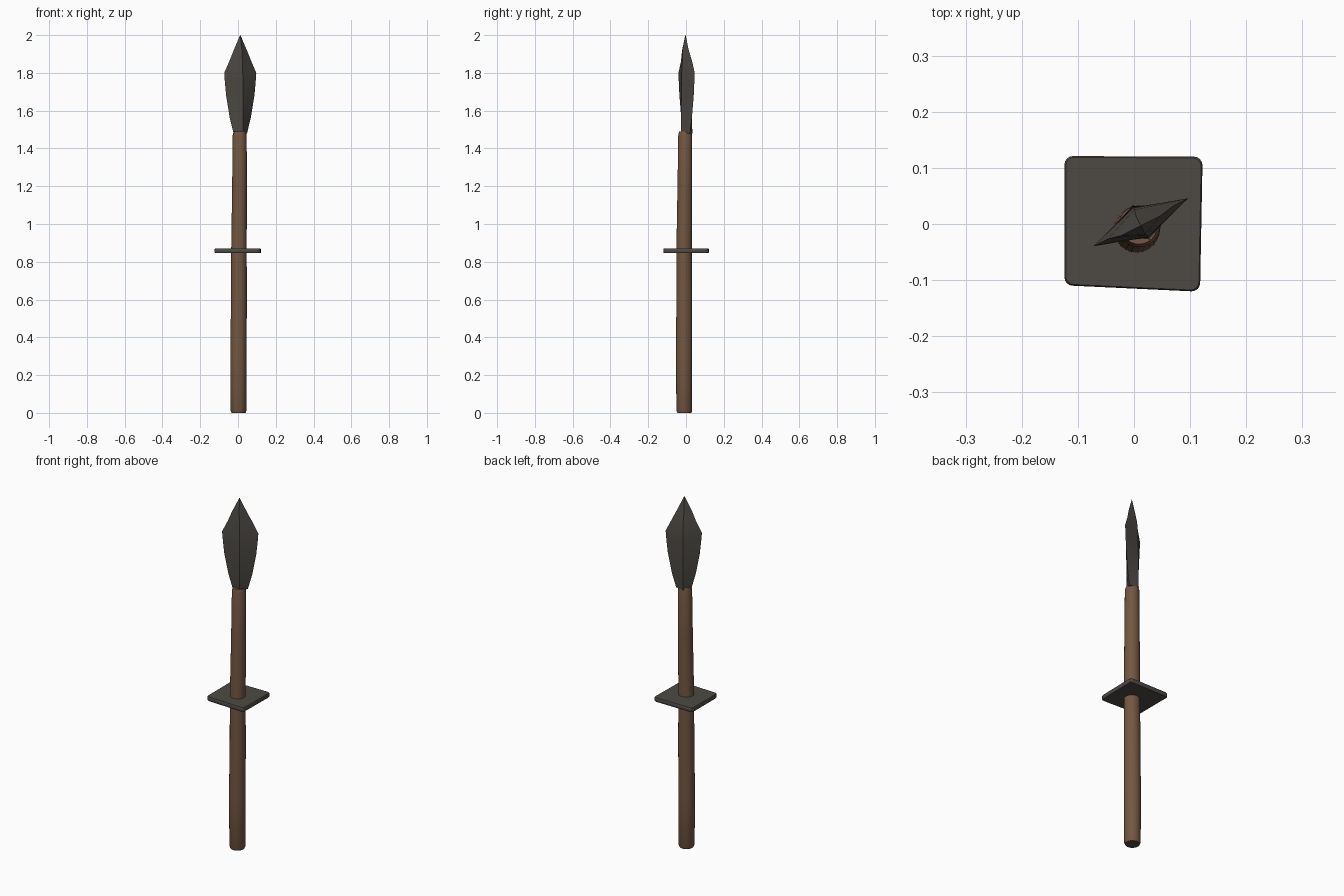
import bpy, bmesh, math
from mathutils import Vector

if "Cube" in bpy.data.objects:
    bpy.data.objects.remove(bpy.data.objects["Cube"])


def material(name, rgb):
    m = bpy.data.materials.new(name)
    m.diffuse_color = (*rgb, 1)
    m.use_nodes = True
    m.node_tree.nodes["Principled BSDF"].inputs["Base Color"].default_value = m.diffuse_color
    return m


WOOD = material("brown wood", (0.175, 0.095, 0.054))
METAL = material("dark metal", (0.075, 0.068, 0.058))


def loft(name, rings, mats):
    """Skin a stack of equal-sized point rings and close both ends."""
    bm = bmesh.new()
    loops = [[bm.verts.new(p) for p in ring] for ring in rings]
    n = len(loops[0])
    for a, b in zip(loops, loops[1:]):
        for i in range(n):
            j = (i + 1) % n
            bm.faces.new((a[i], a[j], b[j], b[i]))
    bm.faces.new(loops[0][::-1])
    bm.faces.new(loops[-1])
    bmesh.ops.recalc_face_normals(bm, faces=bm.faces)
    mesh = bpy.data.meshes.new(name)
    bm.to_mesh(mesh)
    bm.free()
    for m in mats:
        mesh.materials.append(m)
    ob = bpy.data.objects.new(name, mesh)
    bpy.context.collection.objects.link(ob)
    return ob


def smooth(ob, angle):
    bpy.ops.object.select_all(action='DESELECT')
    bpy.context.view_layer.objects.active = ob
    ob.select_set(True)
    bpy.ops.object.shade_smooth_by_angle(angle=math.radians(angle))


# Slightly wavering round shaft: (z, centre x, centre y, radius)
stations = [(0, 0.003, -0.009, 0.037), (0.012, 0.003, -0.009, 0.042),
            (0.3, 0.002, -0.010, 0.043), (0.6, 0.005, -0.009, 0.042),
            (0.86, 0.005, -0.010, 0.041), (1.2, 0.008, -0.006, 0.039),
            (1.47, 0.009, -0.004, 0.037), (1.49, 0.009, -0.004, 0.032)]
N = 24
shaft = loft("shaft", [[(x + r * math.cos(math.tau * i / N),
                         y + r * math.sin(math.tau * i / N), z) for i in range(N)]
                       for z, x, y, r in stations], [WOOD, METAL])
for f in shaft.data.polygons:
    if f.normal.z < -0.9:          # dark butt end
        f.material_index = 1
smooth(shaft, 40)

# Leaf-shaped blade with diamond section: (z, half width, half thickness)
along = Vector((0.89, 0.45, 0)).normalized()
across = Vector((-along.y, along.x, 0))
sections = [(1.48, 0.040, 0.034), (1.56, 0.062, 0.033), (1.68, 0.084, 0.031),
            (1.76, 0.092, 0.030), (1.80, 0.095, 0.029), (1.86, 0.066, 0.025),
            (1.92, 0.039, 0.018), (2.0, 0.001, 0.001)]
rings = []
for z, w, t in sections:
    c = Vector((0.012, 0.003 if z < 1.9 else -0.003, z))
    rings.append([c + along * w, c + across * t, c - along * w, c - across * t])
blade = loft("blade", rings, [METAL])
smooth(blade, 25)

# Slightly uneven square guard plate with rounded corners
corners = [(0.118, -0.120), (0.122, 0.120), (-0.124, 0.121), (-0.124, -0.110)]
outline = []
R = 0.015
for k, (x, y) in enumerate(corners):
    cx, cy = x - math.copysign(R, x), y - math.copysign(R, y)
    for s in range(5):
        a = math.radians(-90 + 90 * k + 22.5 * s)
        outline.append((cx + R * math.cos(a), cy + R * math.sin(a)))
guard = loft("guard", [[(x * s, y * s, z) for x, y in outline]
                       for z, s in ((0.846, 0.98), (0.850, 1), (0.866, 1), (0.870, 0.98))],
             [METAL])
smooth(guard, 35)
